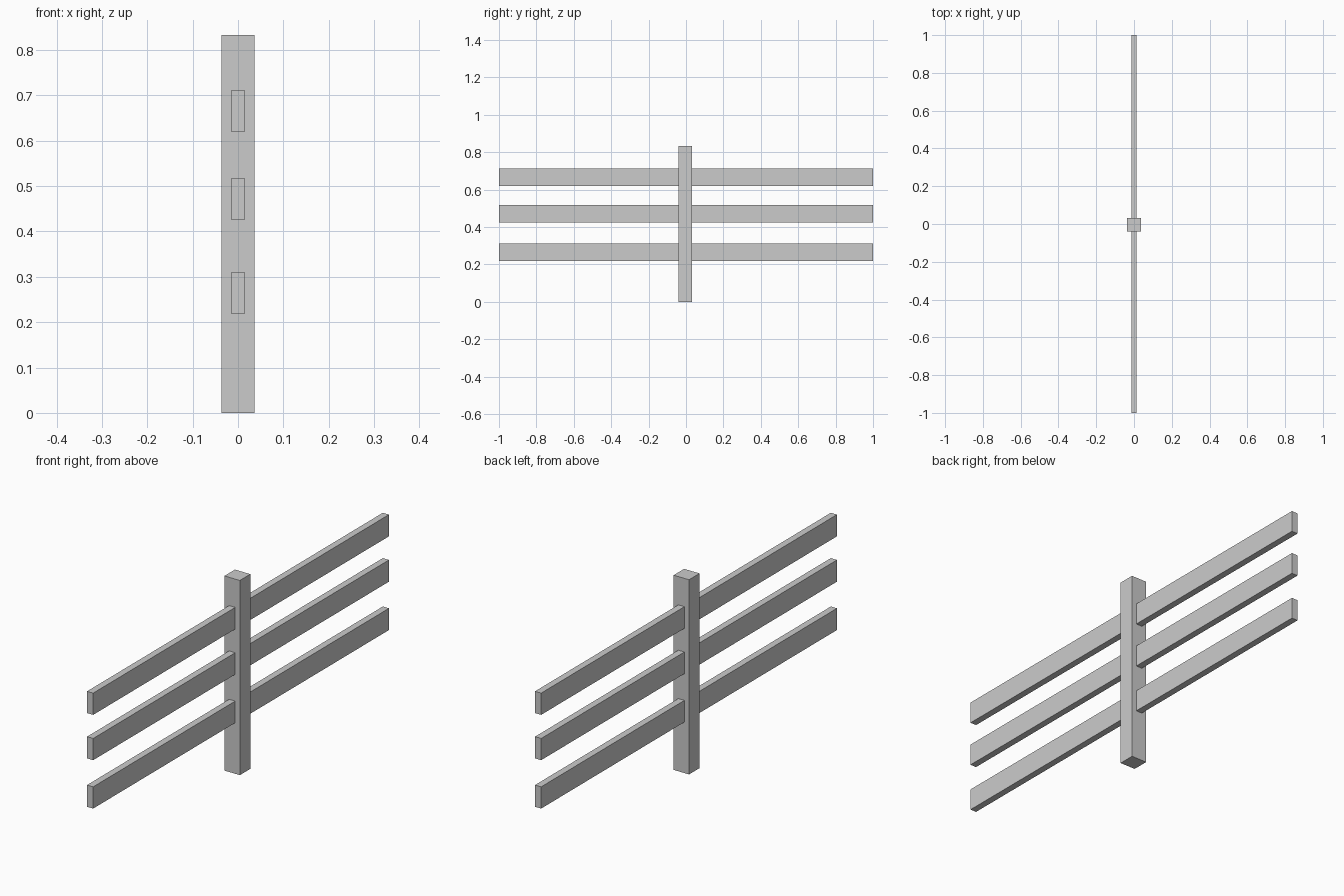
import bpy

if "Cube" in bpy.data.objects:
    bpy.data.objects.remove(bpy.data.objects["Cube"])


def box(name, center, size):
    bpy.ops.mesh.primitive_cube_add(size=1, location=center)
    obj = bpy.context.object
    obj.name = name
    obj.scale = size
    bpy.ops.object.transform_apply(location=False, rotation=False, scale=True)
    return obj


# Upright post
POST_HEIGHT = 0.833
box("post", (0, -0.004, POST_HEIGHT / 2), (0.073, 0.071, POST_HEIGHT))

# Three horizontal rails running through the post
RAILS = {"lower_rail": 0.2645, "middle_rail": 0.4715, "upper_rail": 0.6655}
for name, z in RAILS.items():
    box(name, (0, 0, z), (0.029, 2.0, 0.093))
